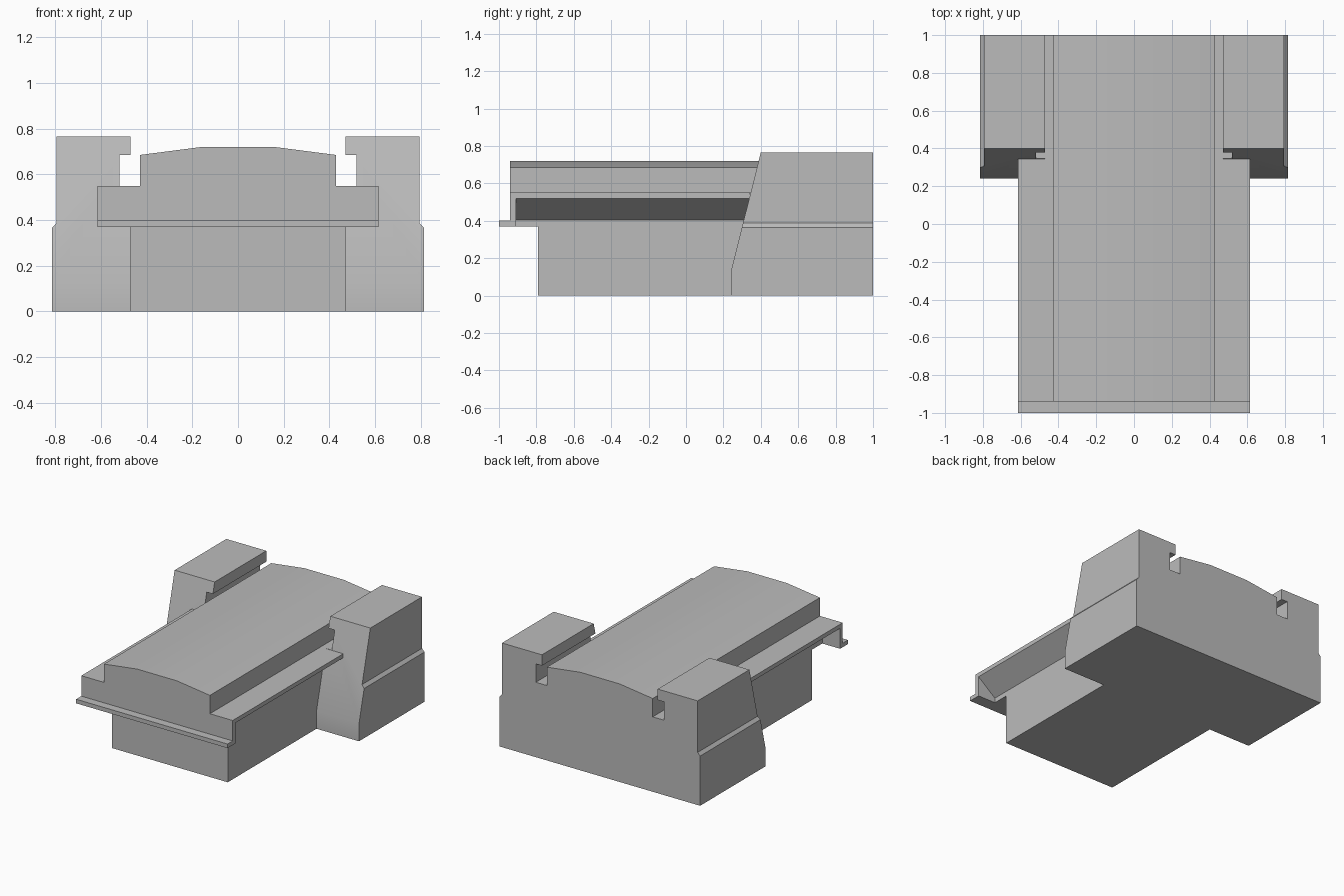
import bpy, bmesh
from mathutils import Vector

cube = bpy.data.objects.get("Cube")
if cube:
    bpy.data.objects.remove(cube, do_unlink=True)

grey = bpy.data.materials.new("plain grey")
grey.use_nodes = True
colour = (0.5, 0.5, 0.5, 1)
grey.diffuse_color = colour
grey.node_tree.nodes["Principled BSDF"].inputs["Base Color"].default_value = colour


def prism(name, section, y0, y1, side=1, shape=None):
    """Extrude an (x, z) section from y0 to y1, mirrored when side is -1."""
    bm = bmesh.new()
    face = bm.faces.new([bm.verts.new((x * side, y0, z)) for x, z in section])
    new = bmesh.ops.extrude_face_region(bm, geom=[face])["geom"]
    moved = [v for v in new if isinstance(v, bmesh.types.BMVert)]
    bmesh.ops.translate(bm, verts=moved, vec=(0, y1 - y0, 0))
    if shape:
        shape(bm, y0)
    bmesh.ops.recalc_face_normals(bm, faces=bm.faces)
    mesh = bpy.data.meshes.new(name)
    bm.to_mesh(mesh)
    bm.free()
    mesh.materials.append(grey)
    obj = bpy.data.objects.new(name, mesh)
    bpy.context.collection.objects.link(obj)
    bpy.ops.object.select_all(action="DESELECT")
    obj.select_set(True)
    bpy.context.view_layer.objects.active = obj
    bpy.ops.object.shade_smooth_by_angle(angle=0.5)
    return obj


def rect(x0, x1, z0, z1):
    return [(x0, z0), (x1, z0), (x1, z1), (x0, z1)]


BEND, TOP, BACK = 0.13, 0.765, 1.0


def rake_front(bm, y0):
    """Lean the front back above the bend height."""
    bmesh.ops.bisect_plane(bm, geom=bm.verts[:] + bm.edges[:] + bm.faces[:],
                           plane_co=(0, 0, BEND), plane_no=(0, 0, 1))
    for v in bm.verts:
        if v.co.y < y0 + 0.01:
            v.co.y += 0.16 * max(0, v.co.z - BEND) / (TOP - BEND)


# Central base and crowned deck
prism("base", rect(-0.47, 0.47, 0, 0.37), -0.79, BACK)
right_half = [(0.47, 0.37), (0.47, 0.55), (0.43, 0.55), (0.43, 0.685), (0.16, 0.72)]
prism("crowned_deck", right_half + [(-x, z) for x, z in reversed(right_half)], -0.94, BACK)

# Front lip
prism("front_lip", rect(-0.615, 0.615, 0.37, 0.40), -1.0, -0.94)

# Side parts on both sides
wing = [(0.47, 0.405), (0.615, 0.52), (0.615, 0.55), (0.47, 0.55)]
tower = [(0.47, 0), (0.815, 0), (0.815, 0.365), (0.795, 0.387), (0.795, TOP),
         (0.47, TOP), (0.47, 0.685), (0.52, 0.685), (0.52, 0.55), (0.47, 0.55)]
for side, label in ((1, "left"), (-1, "right")):
    prism(label + "_wing", wing, -0.91, 0.343, side)
    prism(label + "_end_plate", rect(0.47, 0.615, 0.37, 0.55), -0.94, -0.91, side)
    prism(label + "_rear_block", tower, 0.24, BACK, side, rake_front)
